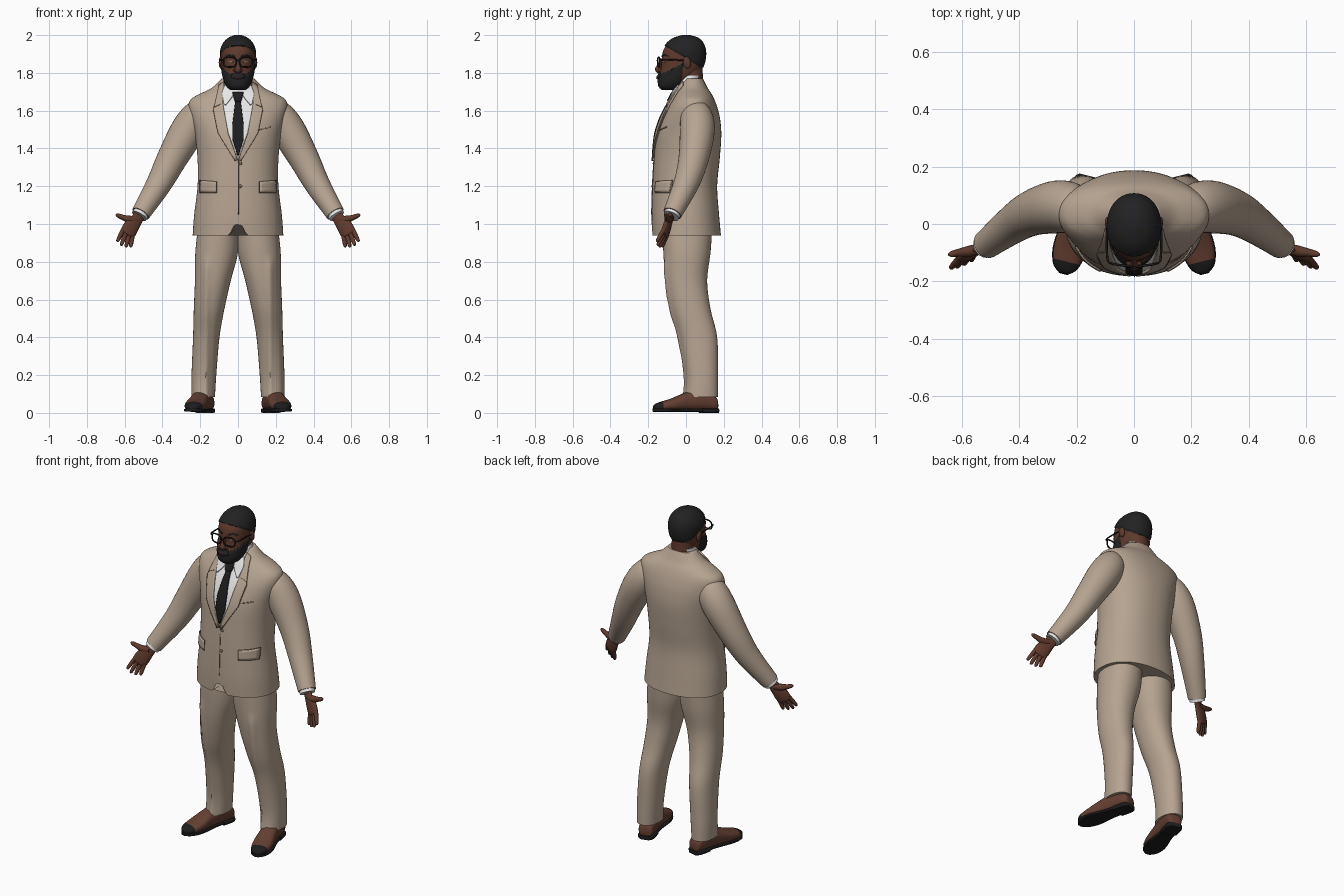
import bpy, bmesh, math
from mathutils import Vector, Matrix
from mathutils.bvhtree import BVHTree

if "Cube" in bpy.data.objects:
    bpy.data.objects.remove(bpy.data.objects["Cube"])


def material(name, r, g, b):
    m = bpy.data.materials.new(name)
    m.use_nodes = True
    m.diffuse_color = (r, g, b, 1)
    m.node_tree.nodes["Principled BSDF"].inputs["Base Color"].default_value = (r, g, b, 1)
    return m


SUIT = material("suit beige", .47, .37, .285)
SEAM = material("seam brown", .2, .15, .11)
SKIN = material("skin brown", .115, .042, .026)
LIP = material("lip brown", .12, .035, .03)
HAIR = material("hair black", .016, .016, .017)
SHIRT = material("shirt white", .8, .8, .8)
TIE = material("tie black", .012, .012, .013)
SHOE = material("shoe brown", .13, .05, .032)


def spline(rows, steps):
    """Catmull-Rom interpolation of equally long number rows."""
    out = []
    for i in range(len(rows) - 1):
        p = [rows[max(0, min(len(rows) - 1, i + k))] for k in (-1, 0, 1, 2)]
        for t in (j / steps for j in range(steps)):
            out.append([b + t * (c - a + t * (2 * a - 5 * b + 4 * c - d + t * (3 * b - a - 3 * c + d))) / 2
                        for a, b, c, d in zip(*p)])
    return out + [list(rows[-1])]


def finish(bm, name, mats, recalc=True):
    if recalc:
        bmesh.ops.recalc_face_normals(bm, faces=bm.faces)
    me = bpy.data.meshes.new(name)
    bm.to_mesh(me)
    ob = bpy.data.objects.new(name, me)
    bpy.context.collection.objects.link(ob)
    for m in mats:
        me.materials.append(m)
    bpy.ops.object.select_all(action="DESELECT")
    ob.select_set(True)
    bpy.context.view_layer.objects.active = ob
    bpy.ops.object.shade_smooth_by_angle(angle=math.radians(50))
    return ob


def skin_rings(rings):
    """Join rings of points into a closed, capped mesh."""
    bm = bmesh.new()
    vs = [[bm.verts.new(p) for p in r] for r in rings]
    n = len(vs[0])
    for a, b in zip(vs, vs[1:]):
        for i in range(n):
            bm.faces.new((a[i], a[(i + 1) % n], b[(i + 1) % n], b[i]))
    for end in (vs[0], vs[-1]):
        bm.faces.new(end)
    bmesh.ops.recalc_face_normals(bm, faces=bm.faces)
    return bm


def loft(rows, n=48, power=2.2, steps=5, matrix=None):
    """Rows are (height, centre x, half width, front y, back y)."""
    rings = []
    for z, cx, rx, y0, y1 in spline(rows, steps):
        ring = []
        for k in range(n):
            c, s = math.cos(math.tau * k / n), math.sin(math.tau * k / n)
            x = math.copysign(abs(c) ** (2 / power), c)
            y = math.copysign(abs(s) ** (2 / power), s)
            ring.append(Vector((cx + rx * x, (y0 + y1) / 2 + (y1 - y0) / 2 * y, z)))
        rings.append([matrix @ p for p in ring] if matrix else ring)
    return skin_rings(rings)


def tube(name, pts, mat, side=1, n=20, steps=5, flat=1, wide=(0, 1, 0)):
    """Points are (x, y, z, radius); flat thins the section across the wide axis."""
    path = [(Vector((side * p[0], p[1], p[2])), p[3]) for p in spline(pts, steps)]
    w = Vector((side * wide[0], wide[1], wide[2]))
    rings = []
    for i, (c, r) in enumerate(path):
        t = (path[min(i + 1, len(path) - 1)][0] - path[max(i - 1, 0)][0]).normalized()
        u = (w - t * w.dot(t)).normalized()
        v = t.cross(u)
        rings.append([c + r * (math.cos(a) * u + flat * math.sin(a) * v)
                      for a in (math.tau * k / n for k in range(n))])
    return finish(skin_rings(rings), name, [mat])


def ball(name, loc, size, mat, tilt=0):
    bm = bmesh.new()
    m = Matrix.Translation(loc) @ Matrix.Rotation(tilt, 4, "X") @ Matrix.Diagonal((*size, 1))
    bmesh.ops.create_uvsphere(bm, u_segments=20, v_segments=12, radius=1, matrix=m)
    return finish(bm, name, [mat])


def ribbon(name, left, right, mat, surface, lift=.003, thick=.006, side=1, rows=5, cols=8):
    """A sheet between two (x, z) outlines, laid on the front of a surface."""
    def refine(e):
        return [Vector(a).lerp(Vector(b), k / rows) for a, b in zip(e, e[1:]) for k in range(rows)] + [Vector(e[-1])]
    bm = bmesh.new()
    grid = []
    for a, b in zip(refine(left), refine(right)):
        line = []
        for k in range(cols + 1):
            p = a.lerp(b, k / cols)
            hit = surface.ray_cast(Vector((side * p.x, -1, p.y)), Vector((0, 1, 0)))[0]
            line.append(bm.verts.new((side * p.x, (hit.y if hit else 0) - lift, p.y)))
        grid.append(line)
    for a, b in zip(grid, grid[1:]):
        for k in range(cols):
            bm.faces.new((a[k], a[k + 1], b[k + 1], b[k]))
    ob = finish(bm, name, [mat])
    mod = ob.modifiers.new("thickness", "SOLIDIFY")
    mod.thickness, mod.offset = thick, 0
    return ob


def cut(bm, point, normal):
    bmesh.ops.bisect_plane(bm, geom=bm.verts[:] + bm.edges[:] + bm.faces[:], plane_co=point, plane_no=normal)


# Jacket body, with the front hem parted below the lower button
body = loft([(.94, 0, .24, -.18, .185), (1.05, 0, .232, -.182, .175), (1.2, 0, .214, -.178, .165),
             (1.34, 0, .214, -.17, .178), (1.47, 0, .228, -.158, .187), (1.56, 0, .25, -.13, .18),
             (1.62, 0, .262, -.1, .165), (1.66, 0, .25, -.075, .15), (1.69, 0, .2, -.06, .135),
             (1.72, 0, .14, -.045, .115), (1.77, 0, .085, -.015, .09)], n=96)
for v in body.verts:
    if v.co.z < .99 and v.co.y < -.1:
        v.co.z += max(0, .1 - abs(v.co.x) * 2.2) * (.99 - v.co.z) / .05
chest = BVHTree.FromBMesh(body)
finish(body, "jacket", [SUIT])

# Shirt front, tie, collar
ribbon("shirt_front", [(-.08, 1.73), (-.085, 1.63), (-.05, 1.48), (-.003, 1.36)],
       [(.08, 1.73), (.085, 1.63), (.05, 1.48), (.003, 1.36)], SHIRT, chest, .002, .004, cols=16)
ribbon("tie_blade", [(-.014, 1.655), (-.03, 1.52), (-.03, 1.45), (-.004, 1.365)],
       [(.014, 1.655), (.03, 1.52), (.03, 1.45), (.004, 1.365)], TIE, chest, .008, .009)
ribbon("tie_knot", [(-.03, 1.695), (-.016, 1.65)], [(.03, 1.695), (.016, 1.65)], TIE, chest, .014, .016)
finish(loft([(1.69, 0, .085, -.075, .075), (1.73, 0, .081, -.068, .079), (1.785, 0, .072, -.03, .082)],
            power=2), "shirt_collar", [SHIRT])

# Lapels, pockets, front edge and buttons
for s, tag in ((1, "left"), (-1, "right")):
    ribbon(tag + "_collar_wing", [(.01, 1.705), (.04, 1.66), (.065, 1.63)],
           [(.07, 1.735), (.085, 1.69), (.075, 1.635)], SHIRT, chest, .013, .008, s)
    ribbon(tag + "_lapel", [(.072, 1.755), (.08, 1.64), (.052, 1.48), (.002, 1.34)],
           [(.1, 1.735), (.13, 1.6), (.105, 1.48), (.014, 1.335)], SUIT, chest, .007, .01, s)
    ribbon(tag + "_lapel_notch", [(.092, 1.637), (.128, 1.622)], [(.092, 1.633), (.13, 1.616)], SEAM, chest, .013, .003, s)
    ribbon(tag + "_lapel_edge", [(.128, 1.6), (.103, 1.48), (.012, 1.335)],
           [(.132, 1.6), (.107, 1.48), (.016, 1.333)], SEAM, chest, .009, .008, s)
    ribbon(tag + "_pocket_shadow", [(.113, 1.225), (.113, 1.163)], [(.202, 1.232), (.203, 1.165)], SEAM, chest, .003, .003, s)
    ribbon(tag + "_pocket_flap", [(.116, 1.222), (.116, 1.168)], [(.2, 1.229), (.2, 1.17)], SUIT, chest, .006, .008, s)
ribbon("breast_pocket", [(.105, 1.5), (.105, 1.494)], [(.175, 1.516), (.175, 1.51)], SEAM, chest, .002, .003)
ribbon("jacket_front_edge", [(0, 1.34), (0, 1.05)], [(.004, 1.34), (.004, 1.05)], SEAM, chest, .001, .003)
for z in (1.32, 1.2):
    ball("button", (.012, chest.ray_cast(Vector((.012, -1, z)), Vector((0, 1, 0)))[0].y, z), (.009, .005, .009), SEAM)

WIDE = Vector((.8, -.25, .5)).normalized()
for s, tag in ((1, "left"), (-1, "right")):
    # Sleeve and cuff
    tube(tag + "_sleeve", [(.17, .055, 1.6, .05), (.205, .055, 1.58, .082), (.265, .06, 1.495, .092),
                           (.35, .04, 1.345, .08), (.42, .0, 1.21, .067), (.515, -.072, 1.055, .05)], SUIT, s, n=32)
    tube(tag + "_cuff", [(.49, -.053, 1.095, .043), (.523, -.078, 1.042, .043)], SHIRT, s, n=28)
    # Hand: palm, four fingers, thumb
    tube(tag + "_palm", [(.51, -.068, 1.065, .03), (.535, -.085, 1.025, .033), (.565, -.1, .985, .043),
                         (.585, -.112, .95, .042), (.59, -.116, .94, .03)], SKIN, s, flat=.42, wide=WIDE)
    for i, length in enumerate((.068, .082, .088, .08)):
        base = Vector((.583, -.11, .955)) + WIDE * (.02 * i - .03)
        aim = (Vector((.28, -.42, -.86)) + WIDE * (.1 * i - .16)).normalized()
        pts = [(*(base + aim * length * k), r) for k, r in ((0, .012), (.5, .0115), (.9, .009), (1, .004))]
        tube(tag + "_finger", pts, SKIN, s, n=12, steps=3)
    tube(tag + "_thumb", [(.535, -.085, 1.025, .018), (.575, -.095, 1.025, .019), (.61, -.1, 1.035, .014),
                          (.635, -.105, 1.045, .011), (.647, -.107, 1.05, .004)], SKIN, s, n=12)
    # Trouser leg
    leg = loft([(z, s * (a + b) / 2, (b - a) / 2, y0, y1) for z, a, b, y0, y1 in (
        (.085, .122, .246, -.008, .17), (.2, .115, .246, -.002, .17), (.4, .098, .238, -.035, .165),
        (.55, .072, .234, -.08, .13), (.7, .038, .228, -.108, .112), (.85, .0, .226, -.12, .13),
        (1.0, -.005, .21, -.125, .14))], power=2.15)
    for v in leg.verts:  # pressed crease down the front
        off = abs(v.co.x - s * .17)
        if v.co.y < .05 and v.co.z < .8:
            v.co.y -= max(0, .012 - off * .5)
    finish(leg, tag + "_trouser_leg", [SUIT])
    # Shoe with dark toe tip and sole
    foot = Matrix.Translation((s * .203, 0, 0)) @ Matrix.Rotation(s * math.radians(14), 4, "Z") @ Matrix(
        ((1, 0, 0, 0), (0, 0, -1, 0), (0, 1, 0, 0), (0, 0, 0, 1)))
    shoe = loft([(-.17, 0, .025, .02, .06), (-.155, 0, .042, .012, .09), (-.08, 0, .048, .012, .125),
                 (0, 0, .05, .012, .108), (.08, 0, .056, .012, .076), (.14, 0, .047, .012, .058),
                 (.168, 0, .03, .013, .046), (.178, 0, .012, .016, .034)], n=32, power=2.5, matrix=foot)
    tip = foot @ Vector((0, 0, .135))
    ahead = foot.to_3x3() @ Vector((0, 0, 1))
    cut(shoe, tip, ahead)
    for f in shoe.faces:
        f.material_index = int((f.calc_center_median() - tip).dot(ahead) > 0)
    finish(shoe, tag + "_shoe", [SHOE, TIE])
    for part, rows in (("sole", [(-.172, 0, .03), (-.15, 0, .046), (-.04, 0, .044), (.08, 0, .059), (.15, 0, .045), (.18, 0, .014)]),
                       ("heel", [(-.174, 0, .03), (-.15, 0, .047), (-.08, 0, .047)])):
        low, high = (.006, .022) if part == "sole" else (0, .024)
        finish(loft([(*r, low, high) for r in rows], n=24, power=6, matrix=foot), tag + "_shoe_" + part, [TIE])

# Head: hair and beard split off by slanted cuts, then thickened
head = loft([(1.715, 0, .035, -.125, -.05), (1.73, 0, .055, -.14, -.015), (1.76, 0, .07, -.144, .025),
             (1.8, 0, .08, -.138, .07), (1.84, 0, .086, -.13, .09), (1.88, 0, .089, -.128, .1),
             (1.92, 0, .088, -.12, .1), (1.955, 0, .074, -.098, .088), (1.98, 0, .05, -.065, .064),
             (1.994, 0, .018, -.02, .022)], n=64, power=2.15)
planes = {"hair": (Vector((0, -.1, 1.937)), Vector((0, .6, 1))), "beard": (Vector((0, -.03, 1.845)), Vector((0, -.52, 1))),
          "jaw": (Vector((0, -.02, 1.8)), Vector((0, 1, -.1)))}
for p, nrm in planes.values():
    cut(head, p, nrm)
for f in head.faces:
    over = {k: (f.calc_center_median() - p).dot(nrm) > 0 for k, (p, nrm) in planes.items()}
    f.material_index = int(over["hair"] or not (over["beard"] or over["jaw"]))
head.normal_update()
for v, nrm in [(v, v.normal.copy()) for v in head.verts if all(f.material_index for f in v.link_faces)]:
    v.co += nrm * .006
face = BVHTree.FromBMesh(head)
finish(head, "head", [SKIN, HAIR])
tube("neck", [(0, .03, 1.68, .068), (0, .025, 1.76, .066), (0, .02, 1.84, .066)], SKIN, n=32)

# Face details
tube("nose", [(0, -.125, 1.875, .008), (0, -.139, 1.84, .012), (0, -.147, 1.818, .017), (0, -.137, 1.805, .012)],
     SKIN, wide=(1, 0, 0))
ribbon("mustache", [(-.036, 1.772), (-.03, 1.797), (-.012, 1.803)], [(.036, 1.772), (.03, 1.797), (.012, 1.803)],
       HAIR, face, .004, .008)
ball("upper_lip", (0, -.146, 1.782), (.024, .01, .005), LIP)
ball("lower_lip", (0, -.147, 1.772), (.021, .011, .006), LIP)
for s, tag in ((1, "left"), (-1, "right")):
    ball(tag + "_nostril", (s * .015, -.136, 1.813), (.011, .013, .009), SKIN)
    ball(tag + "_ear", (s * .091, .005, 1.855), (.011, .02, .033), SKIN, .2)
    ribbon(tag + "_eyebrow", [(.015, 1.892), (.045, 1.9), (.07, 1.89)], [(.017, 1.885), (.045, 1.891), (.07, 1.886)],
           HAIR, face, .002, .004, s)
    ribbon(tag + "_eye", [(.025, 1.86), (.038, 1.866), (.053, 1.86)], [(.025, 1.858), (.038, 1.854), (.053, 1.858)],
           SEAM, face, .001, .003, s)
    # Glasses rim and temple
    rim = []
    for a in (math.tau * k / 16 for k in range(17)):
        c, q = math.cos(a), math.sin(a)
        rim.append((.043 + .034 * math.copysign(abs(c) ** .7, c), -.15 + .012 * (.5 + .5 * c),
                    1.857 + .026 * math.copysign(abs(q) ** .7, q), .0042))
    tube(tag + "_glasses_rim", rim, TIE, s, n=8, steps=3)
    tube(tag + "_glasses_temple", [(.077, -.138, 1.868, .0042), (.092, -.125, 1.869, .004), (.095, -.06, 1.869, .004),
                                   (.094, .005, 1.865, .004)], TIE, s, n=8, wide=(0, 0, 1))
tube("glasses_bridge", [(-.011, -.15, 1.862, .004), (0, -.153, 1.866, .004), (.011, -.15, 1.862, .004)], TIE, n=8)
